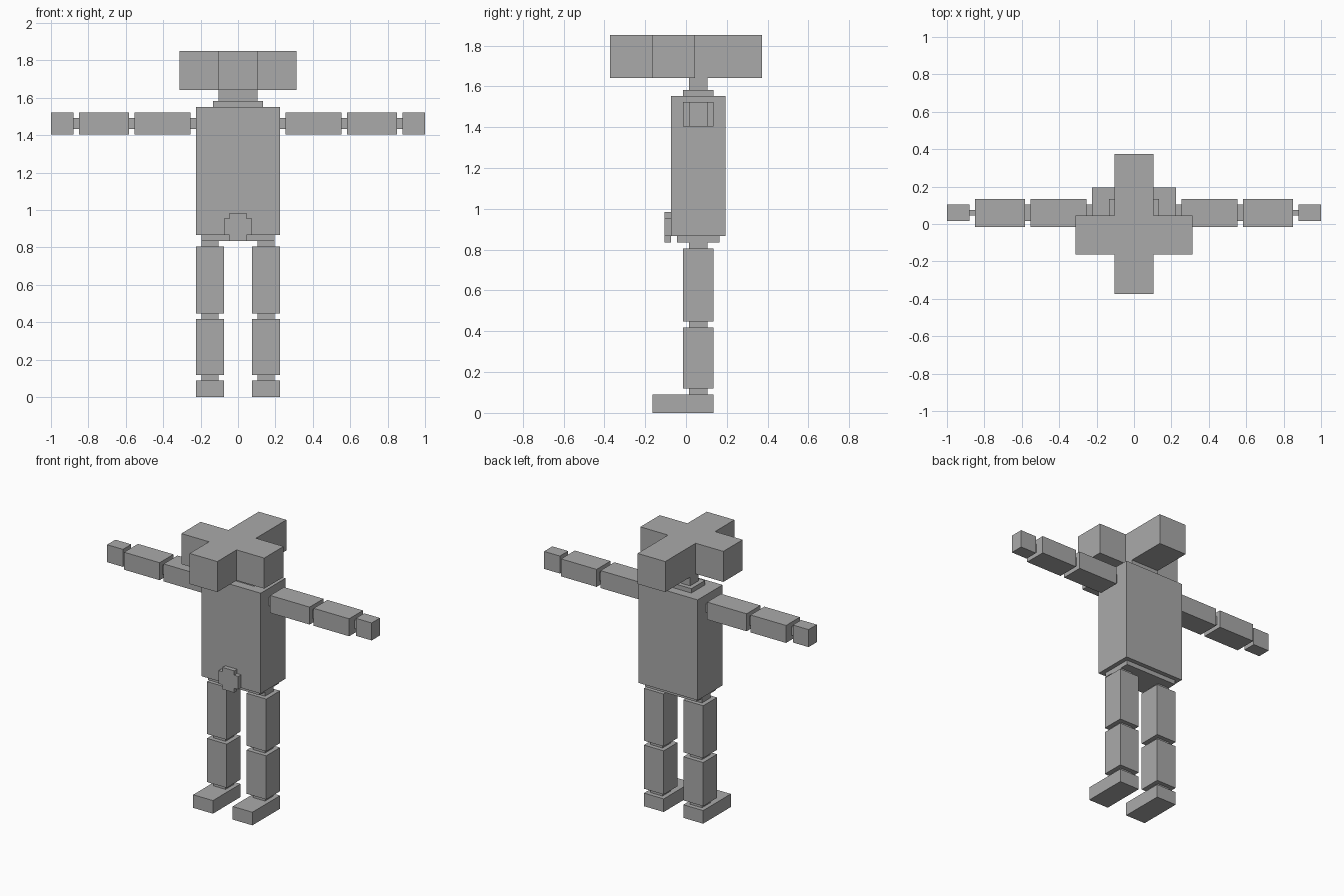
import bpy, bmesh
from mathutils import Vector

cube = bpy.data.objects.get("Cube")
if cube:
    bpy.data.objects.remove(cube, do_unlink=True)

UNIT = 2 / 67  # every part sits on this block grid

grey = bpy.data.materials.new("plain grey")
grey.use_nodes = True
grey.diffuse_color = (0.4, 0.4, 0.4, 1)
grey.node_tree.nodes["Principled BSDF"].inputs["Base Color"].default_value = grey.diffuse_color


def finish(name, bm):
    """Turn a bmesh in grid units into a finished object."""
    bmesh.ops.scale(bm, vec=Vector((UNIT, UNIT, UNIT)), verts=bm.verts)
    bmesh.ops.recalc_face_normals(bm, faces=bm.faces)
    mesh = bpy.data.meshes.new(name)
    bm.to_mesh(mesh)
    bm.free()
    mesh.materials.append(grey)
    obj = bpy.data.objects.new(name, mesh)
    bpy.context.collection.objects.link(obj)
    return obj


def box(name, x, y, z):
    """Box spanning the given (low, high) range on each axis."""
    bm = bmesh.new()
    bmesh.ops.create_cube(bm, size=1)
    for v in bm.verts:
        v.co = [span[0] if c < 0 else span[1] for c, span in zip(v.co, (x, y, z))]
    return finish(name, bm)


def pair(name, x, y, z):
    """Matching boxes on the left (+x) and right (-x)."""
    box("left_" + name, x, y, z)
    box("right_" + name, (-x[1], -x[0]), y, z)


def cross(name, narrow, wide, outer, inner, place, push):
    """Extruded plus shape; place maps profile points into space."""
    (low, high), (a, b) = outer, inner
    half = [(narrow, low), (narrow, a), (wide, a), (wide, b), (narrow, b), (narrow, high)]
    outline = half + [(-u, v) for u, v in reversed(half)]
    bm = bmesh.new()
    face = bm.faces.new([bm.verts.new(place(u, v)) for u, v in outline])
    top = bmesh.ops.extrude_face_region(bm, geom=[face], use_keep_orig=True)["geom"]
    moved = [g for g in top if isinstance(g, bmesh.types.BMVert)]
    bmesh.ops.translate(bm, vec=Vector(push), verts=moved)
    return finish(name, bm)


# Shared depth ranges
LIMB = (-0.5, 4.5)
JOINT = (0.5, 3.5)

# Head and body
cross("head", 3.5, 10.5, (-12.5, 12.5), (-5.5, 1.5), lambda u, v: (u, v, 55), (0, 0, 7))
box("neck", (-3.5, 3.5), JOINT, (53, 55))
box("collar", (-4.5, 4.5), LIMB, (52, 53))
box("torso", (-7.5, 7.5), (-2.5, 6.5), (29, 52))
box("pelvis", (-6.5, 6.5), (-1.5, 5.5), (28, 29))
cross("belt_buckle", 1.5, 2.5, (28, 33), (29, 32), lambda u, v: (u, -3.5, v), (0, 1, 0))

# Legs, from the ground up
LEG = (2.5, 7.5)
LEG_JOINT = (3.5, 6.5)
pair("foot", LEG, (-5.5, 4.5), (0, 3))
pair("ankle", LEG_JOINT, JOINT, (3, 4))
pair("shin", LEG, LIMB, (4, 14))
pair("knee", LEG_JOINT, JOINT, (14, 15))
pair("thigh", LEG, LIMB, (15, 27))
pair("hip", LEG_JOINT, JOINT, (27, 28))

# Arms, from the body outwards
ARM = (47, 51)
ARM_JOINT = (48, 50)
pair("shoulder", (7.5, 8.5), JOINT, ARM_JOINT)
pair("upper_arm", (8.5, 18.5), LIMB, ARM)
pair("elbow", (18.5, 19.5), JOINT, ARM_JOINT)
pair("forearm", (19.5, 28.5), LIMB, ARM)
pair("wrist", (28.5, 29.5), (1.5, 2.5), ARM_JOINT)
pair("hand", (29.5, 33.5), JOINT, ARM)
